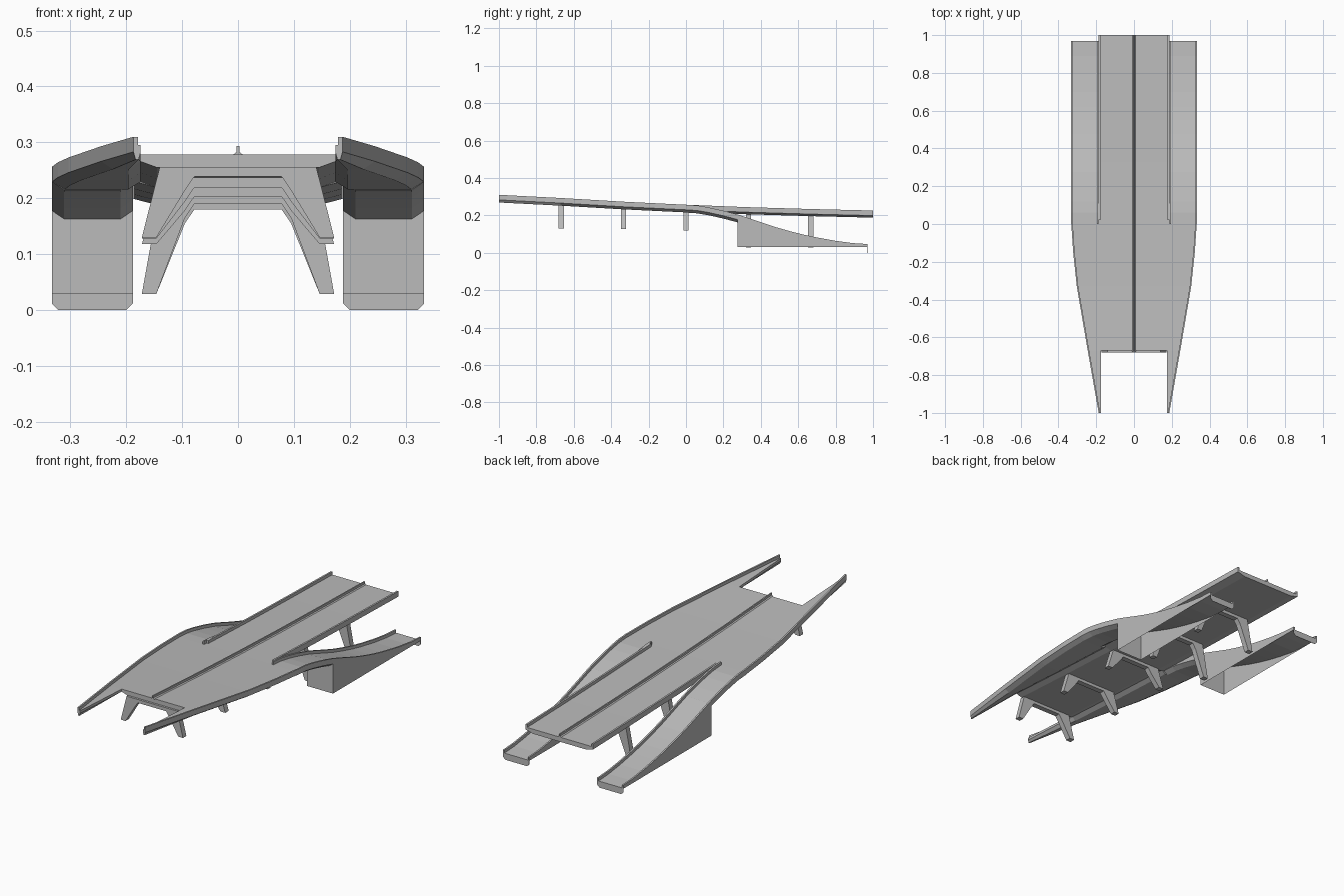
import bpy, bmesh

if "Cube" in bpy.data.objects:
    bpy.data.objects.remove(bpy.data.objects["Cube"])

concrete = bpy.data.materials.new("concrete_grey")
concrete.diffuse_color = (0.5, 0.5, 0.5, 1)
concrete.use_nodes = True
concrete.node_tree.nodes["Principled BSDF"].inputs["Base Color"].default_value = concrete.diffuse_color

WALL_H = 0.015   # parapet height
WALL_W = 0.008   # parapet width
BASE = 0.031     # foot level of the ramp walls


def finish(name, bm, mirror=False):
    bmesh.ops.recalc_face_normals(bm, faces=bm.faces[:])
    me = bpy.data.meshes.new(name)
    bm.to_mesh(me)
    bm.free()
    me.materials.append(concrete)
    ob = bpy.data.objects.new(name, me)
    bpy.context.collection.objects.link(ob)
    if mirror:
        ob.modifiers.new("mirror", 'MIRROR').use_mirror_merge = False
    return ob


def loft(name, rings, mirror=False, closed=True):
    """Skin a list of equal-length point rings."""
    bm = bmesh.new()
    vs = [[bm.verts.new(p) for p in r] for r in rings]
    n = len(rings[0])
    for a, b in zip(vs, vs[1:]):
        for i in range(n if closed else n - 1):
            j = (i + 1) % n
            bm.faces.new((a[i], a[j], b[j], b[i]))
    if closed:
        bm.faces.new(vs[0])
        bm.faces.new(vs[-1])
    return finish(name, bm, mirror)


def interp(table, y):
    for (y0, z0), (y1, z1) in zip(table, table[1:]):
        if y <= y1:
            return z0 + (z1 - z0) * (y - y0) / (y1 - y0)
    return table[-1][1]


def road(y):
    return interp([(-1, .295), (-.67, .278), (-.33, .258), (0, .242),
                   (.33, .229), (.67, .219), (1, .211)], y)


def lane_ring(y, xi, xo, z, edge, thick, inner_wall):
    """Road section with parapets and a chamfered underside."""
    c = min(.022, .3 * (xo - xi))
    pts = [(xi, z)]
    if inner_wall:
        pts = [(xi, z + WALL_H), (xi + WALL_W, z + WALL_H), (xi + WALL_W, z)]
    pts += [(xo - WALL_W, z), (xo - WALL_W, z + WALL_H), (xo, z + WALL_H),
            (xo, z - edge), (xo - c, z - thick), (xi + c, z - thick), (xi, z - edge)]
    return [(x, y, h) for x, h in pts]


# main deck: flat top, chamfered underside
rings = []
for y in (-.67, -.33, -.001, 0, .33, .67, 1):
    w, z = (.175 if y < 0 else .187), road(y)
    rings.append([(x, y, h) for x, h in [
        (-w, z), (w, z), (w, z - .012), (.145, z - .023), (-.145, z - .023), (-w, z - .012)]])
loft("main_deck", rings)

# median barrier with a flared foot
loft("median_barrier", [[(x, y, road(y) + h) for x, h in [
    (-.01, -.001), (.01, -.001), (.003, .004), (.003, WALL_H), (-.003, WALL_H), (-.003, .004)]]
    for y in (-.675, -.33, 0, .33, .67, 1)])

# parapets on the rear half of the main deck
loft("deck_parapet", [[(x, y, road(y) + h) for x, h in [
    (.178, -.001), (.187, -.001), (.187, WALL_H), (.178, WALL_H)]]
    for y in (.02, .33, .67, 1)], mirror=True)

# side lanes that taper to prongs at the front
edge = [(-1, .187), (-.67, .245), (-.33, .303), (-.15, .322), (0, .332)]
loft("side_lane", [lane_ring(y, .174, xo, road(y), .012, .026, False)
                   for y, xo in edge], mirror=True)

# exit ramps curving down to the ground
drop = [(0, .242), (.06, .238), (.12, .228), (.2, .21), (.275, .19), (.276, .19),
        (.34, .169), (.41, .145), (.48, .122), (.55, .102), (.62, .084), (.7, .067),
        (.8, .049), (.89, .037), (.97, .032)]
XI, XO = .188, .333
rings = []
for y, z in drop:
    e = min(.012, z - BASE)
    rings.append(lane_ring(y, XI, XO, z, e, .027 if y < .2755 else e, True))
loft("exit_ramp", rings, mirror=True)

# hollow walls closing the space below each ramp
for name, x in (("ramp_outer_wall", XO), ("ramp_inner_wall", XI)):
    loft(name, [[(x, y, z - min(.012, z - BASE)), (x, y, BASE - .001)]
                for y, z in drop if y > .27], mirror=True, closed=False)
loft("ramp_front_wall", [[(x, .275, .178), (x, .275, BASE - .001)] for x in (XI, XO)],
     mirror=True, closed=False)

# chamfered end plate at the foot of each ramp
loft("ramp_end_plate", [[(x, y, z) for x, z in [
    (XI, .032), (XO, .032), (XO, .012), (XO - .012, 0), (XI + .012, 0), (XI, .012)]]
    for y in (.968, .97)], mirror=True)

# portal piers with splayed legs
for i, (y, foot) in enumerate([(-.667, .13), (-.333, .128), (0, .118), (.333, .029), (.667, .029)]):
    top = road(y) - .022
    half = [(.14, top), (.172, foot), (.146, foot), (.095, top - .042), (.078, top - .017)]
    prof = half + [(-x, z) for x, z in reversed(half)]
    loft("pier_%d" % (i + 1), [[(x, y + d, z) for x, z in prof] for d in (-.0135, .0135)])
